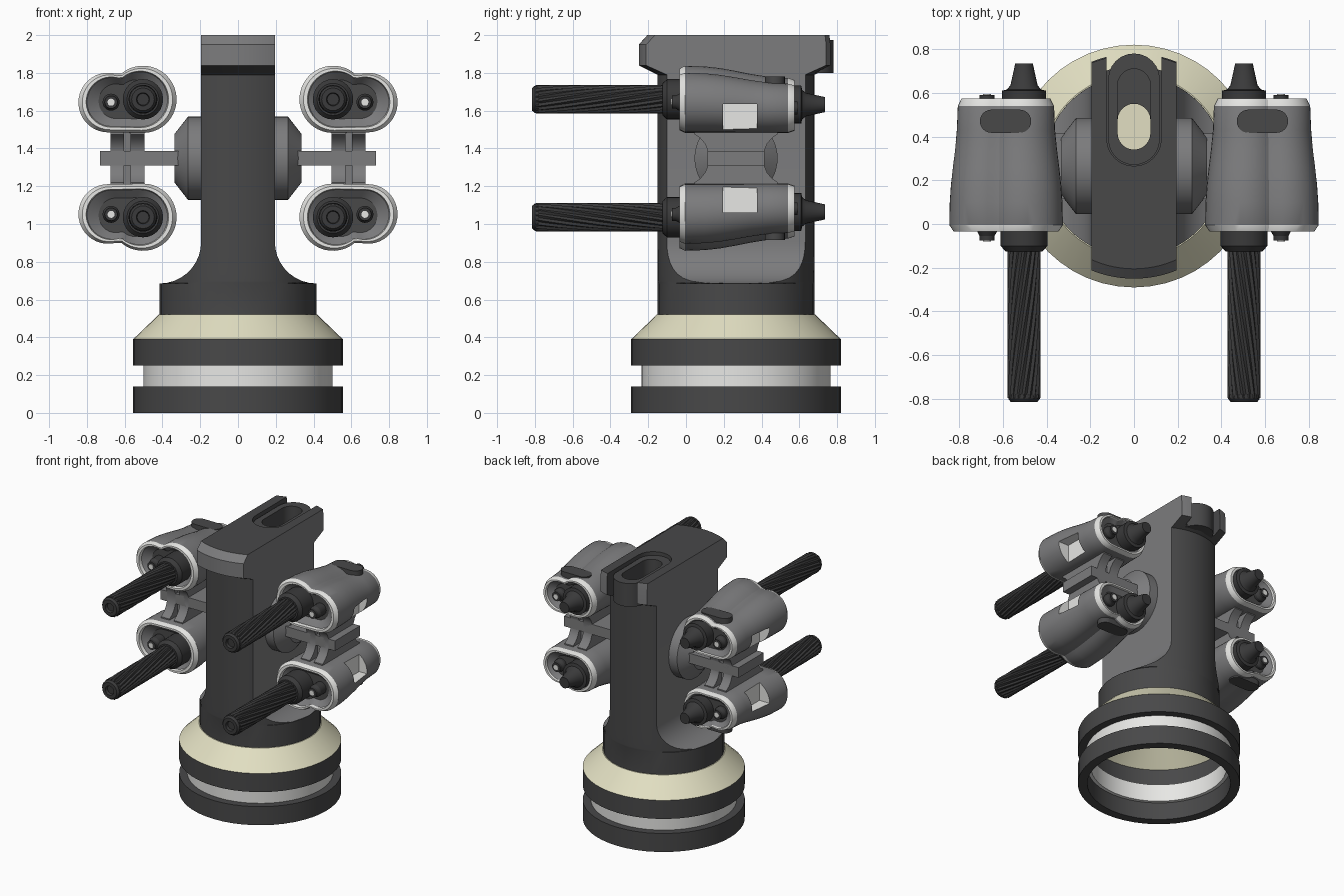
import bpy, bmesh, math
from math import sin, cos, pi

if "Cube" in bpy.data.objects:
    bpy.data.objects.remove(bpy.data.objects["Cube"])

CY, ZM = 0.265, 1.348          # column axis (y) and height of the pod mirror plane


def mat(name, r, g, b):
    m = bpy.data.materials.new(name)
    m.diffuse_color = (r, g, b, 1)
    m.use_nodes = True
    m.node_tree.nodes["Principled BSDF"].inputs["Base Color"].default_value = m.diffuse_color
    return m


DARK = mat("charcoal", 0.065, 0.065, 0.066)
BLACK = mat("near black", 0.042, 0.042, 0.043)
GREY = mat("mid grey", 0.2, 0.2, 0.205)
WHITE = mat("off white", 0.8, 0.8, 0.78)
CREAM = mat("cream", 0.76, 0.74, 0.54)


def loft(name, rings, mats, band=lambda i, j: 0, caps=(0, 0)):
    """Skin equal-length point rings; band gives a material index, caps None = open."""
    bm = bmesh.new()
    vs = [[bm.verts.new(p) for p in r] for r in rings]
    n = len(rings[0])
    for i in range(len(vs) - 1):
        for j in range(n):
            k = (j + 1) % n
            f = bm.faces.new((vs[i][j], vs[i][k], vs[i + 1][k], vs[i + 1][j]))
            f.material_index = band(i, j)
    for r, c in ((vs[0], caps[0]), (vs[-1], caps[1])):
        if c is not None:
            bm.faces.new(r).material_index = c
    bmesh.ops.remove_doubles(bm, verts=bm.verts, dist=1e-5)
    bmesh.ops.recalc_face_normals(bm, faces=bm.faces)
    me = bpy.data.meshes.new(name)
    bm.to_mesh(me)
    bm.free()
    for m in mats:
        me.materials.append(m)
    o = bpy.data.objects.new(name, me)
    bpy.context.collection.objects.link(o)
    return o


def place(axis, u, v, h):
    return {"x": (h, u, v), "y": (u, h, v), "z": (u, v, h)}[axis]


def prism(name, outline, axis, a, b, m):
    return loft(name, [[place(axis, u, v, h) for u, v in outline] for h in (a, b)], [m])


def lathe(name, profile, axis, c, m, n=48, closed=False):
    """Turn (radius, height) points about an axis; closed makes a hollow ring."""
    if closed:
        profile = profile + profile[:1]
    rings = [[place(axis, c[0] + r * cos(2 * pi * j / n), c[1] + r * sin(2 * pi * j / n), h)
              for j in range(n)] for r, h in profile]
    return loft(name, rings, [m], caps=(None, None) if closed else (0, 0))


def box(u0, u1, v0, v1):
    return [(u0, v0), (u1, v0), (u1, v1), (u0, v1)]


def capsule(cx, r, v0, v1, n=12):
    """Racetrack outline running along the second coordinate."""
    lo = [(cx + r * cos(pi + pi * i / n), v0 + r + r * sin(pi + pi * i / n)) for i in range(n + 1)]
    hi = [(cx + r * cos(pi * i / n), v1 - r + r * sin(pi * i / n)) for i in range(n + 1)]
    return lo + hi


def activate(o):
    bpy.ops.object.select_all(action='DESELECT')
    o.select_set(True)
    bpy.context.view_layer.objects.active = o


def cut(o, cutter):
    m = o.modifiers.new("cut", 'BOOLEAN')
    m.operation, m.solver, m.object = 'DIFFERENCE', 'EXACT', cutter
    activate(o)
    bpy.ops.object.modifier_apply(modifier=m.name)
    bpy.data.objects.remove(cutter)


def mirror(o, z=True):
    """Repeat left/right, and also above/below the bracket height."""
    for v in o.data.vertices:
        v.co.z -= ZM
    o.location.z = ZM
    m = o.modifiers.new("mirror", 'MIRROR')
    m.use_axis = (True, False, z)
    m.use_mirror_merge = False
    return o


# ---- base: hollow stacked rings and cone
C = (0, CY)
for name, r0, r1, z0, z1, m in (("lower_ring", .49, .555, 0, .14, DARK),
                                ("groove_ring", .465, .5, .13, .26, WHITE),
                                ("upper_ring", .49, .555, .25, .39, DARK)):
    lathe(name, [(r0, z0), (r1, z0), (r1, z1), (r0, z1)], "z", C, m, closed=True)
lathe("base_cone", [(0, .52), (.42, .52), (.555, .39), (.5, .39), (.38, .5), (0, .5)], "z", C, CREAM)

# ---- column: a turned shape with flattened sides, fillets and a flared cap
levels = [(.515, .415, .415, .415)]
for i in range(10):
    t = i / 9 * pi / 2
    levels.append((.905 - .22 * cos(t), .415 - .22 * sin(t), .415, .415))
levels += [(1.79, .195, .415, .415), (1.84, .195, .515, .515),
           (1.95, .195, .515, .515), (2.0, .195, .47, .51)]
N = 17
rings = []
for z, w, rf, rb in levels:
    ring = []
    for s, R in ((-1, rf), (1, rb)):
        a = math.asin(min(1, w / R))
        for i in range(N):
            t = (2 * i / (N - 1) - 1) * a * -s
            ring.append((R * sin(t), CY + s * R * cos(t), z))
    rings.append(ring)
column = loft("column", rings, [DARK, GREY],
              lambda i, j: int(j in (N - 1, 2 * N - 1) or i >= len(levels) - 3))
cut(column, prism("channel_cutter", capsule(0, .125, .265, 1.2), "z", 1.81, 2.2, DARK))
cut(column, prism("shaft_cutter", capsule(0, .075, .34, .55), "z", .3, 2.2, DARK))
tongue = prism("cap_tongue", capsule(0, .118, .27, .78), "z", 1.8, 1.975, DARK)
cut(tongue, prism("tongue_cutter", capsule(0, .075, .34, .71), "z", 1.7, 2.2, DARK))

# ---- side hubs and brackets
mirror(lathe("hub", [(.22, .18), (.22, .265), (.13, .335)], "x", (CY, ZM), GREY), False)
mirror(prism("bracket_plate", box(.3, .73, .115, .415), "z", 1.31, 1.386, GREY), False)
half = [(.15, ZM), (.15, 1.39), (.165, 1.425), (.19, 1.455), (.22, 1.475), (.22, 1.52)]
outline = [(CY + h, z) for h, z in half] + [(CY - h, z) for h, z in reversed(half)]
for name, x0, x1, m in (("strut_inner", .495, .568, GREY), ("strut_outer", .604, .675, GREY)):
    mirror(prism(name, outline, "x", x0, x1, m))
mirror(prism("strut_web", box(.56, .61, .14, .39), "z", ZM, 1.52, GREY))

# ---- pods: two-lobed cross-section lofted front to back
section = [(.503 + .178 * cos(t), 1.66 + .178 * sin(t))
           for t in (math.radians(270 - 220 * i / 24) for i in range(25))]
section += [(.687 + .158 * cos(t), 1.643 + .158 * sin(t))
            for t in (math.radians(105 - 195 * i / 20) for i in range(21))]


def pod_ring(y, s, t):
    tx = 1 - (1 - t) * .85
    return [(.59 + (x - .59) * s * tx, y, 1.48 + (1.66 + (z - 1.66) * s - 1.48) * t)
            for x, z in section]


# (y, inset scale, taper, material of the band that follows: 0 grey, 1 white, 2 dark)
stations = [(.03, .58, 1, 0), (-.01, .82, 1, 1), (-.035, .84, 1, 1), (-.035, .92, 1, 1),
            (-.005, 1, 1, 0), (.1, 1, .99, 0), (.18, 1, .965, 0), (.26, 1, .925, 0),
            (.34, 1, .88, 0), (.43, 1, .84, 0), (.54, 1, .82, 1), (.575, .92, .82, 1),
            (.575, .84, .82, 1), (.56, .82, .82, 0), (.53, .6, .82, 0)]
pod = loft("pod", [pod_ring(*s[:3]) for s in stations], [GREY, WHITE, DARK],
           lambda i, j: stations[i][3], (2, 2))
window = prism("window_cutter", box(.75, 1.0, 1.44, 1.635), "y", .195, .375, GREY)
window.data.materials.append(WHITE)
for f in window.data.polygons:
    f.material_index = 1
cut(pod, window)
mirror(pod)
slot = [(v, u) for u, v in capsule(.47, .053, .47, .705)]
mirror(prism("pod_slot", slot, "z", 1.7, 1.782, DARK))

# ---- guns: fluted barrel, collars, rear cone and side nozzle
FL = 18
rings = []
for k in range(29):
    y = -.795 + .72 * k / 28
    rings.append([((.076 if j % 2 else .067) * cos(pi * j / FL + k * .055) + .503, y,
                   (.076 if j % 2 else .067) * sin(pi * j / FL + k * .055) + 1.66)
                  for j in range(2 * FL)])
mirror(loft("barrel", rings, [BLACK]))
G = (.503, 1.66)
mirror(lathe("muzzle", [(.072, -.78), (.072, -.8), (.06, -.815), (.035, -.815), (.03, -.79)],
             "y", G, BLACK, 24))
mirror(lathe("barrel_collar", [(.085, -.125), (.107, -.1), (.107, .06)], "y", G, BLACK, 24))
mirror(lathe("rear_collar", [(.1, .5), (.1, .61), (.078, .615), (.062, .635), (.04, .735)],
             "y", (.503, 1.632), BLACK, 24))
for s, (y0, y1), z in (("front", (.05, -.075), 1.645), ("rear", (.5, .59), 1.615)):
    e = .02 if y1 < 0 else -.02
    mirror(lathe(s + "_nozzle", [(.045, y0), (.045, y1 + e * 2), (.034, y1 + e), (.034, y1)],
                 "y", (.672, z), BLACK, 20))
    mirror(lathe(s + "_nozzle_tip", [(.019, y1 + e), (.019, y1 - e * .2)], "y", (.672, z), WHITE, 12))

# ---- smooth shading with crisp edges
for o in list(bpy.context.scene.objects):
    activate(o)
    bpy.ops.object.shade_smooth_by_angle(angle=math.radians(28))
